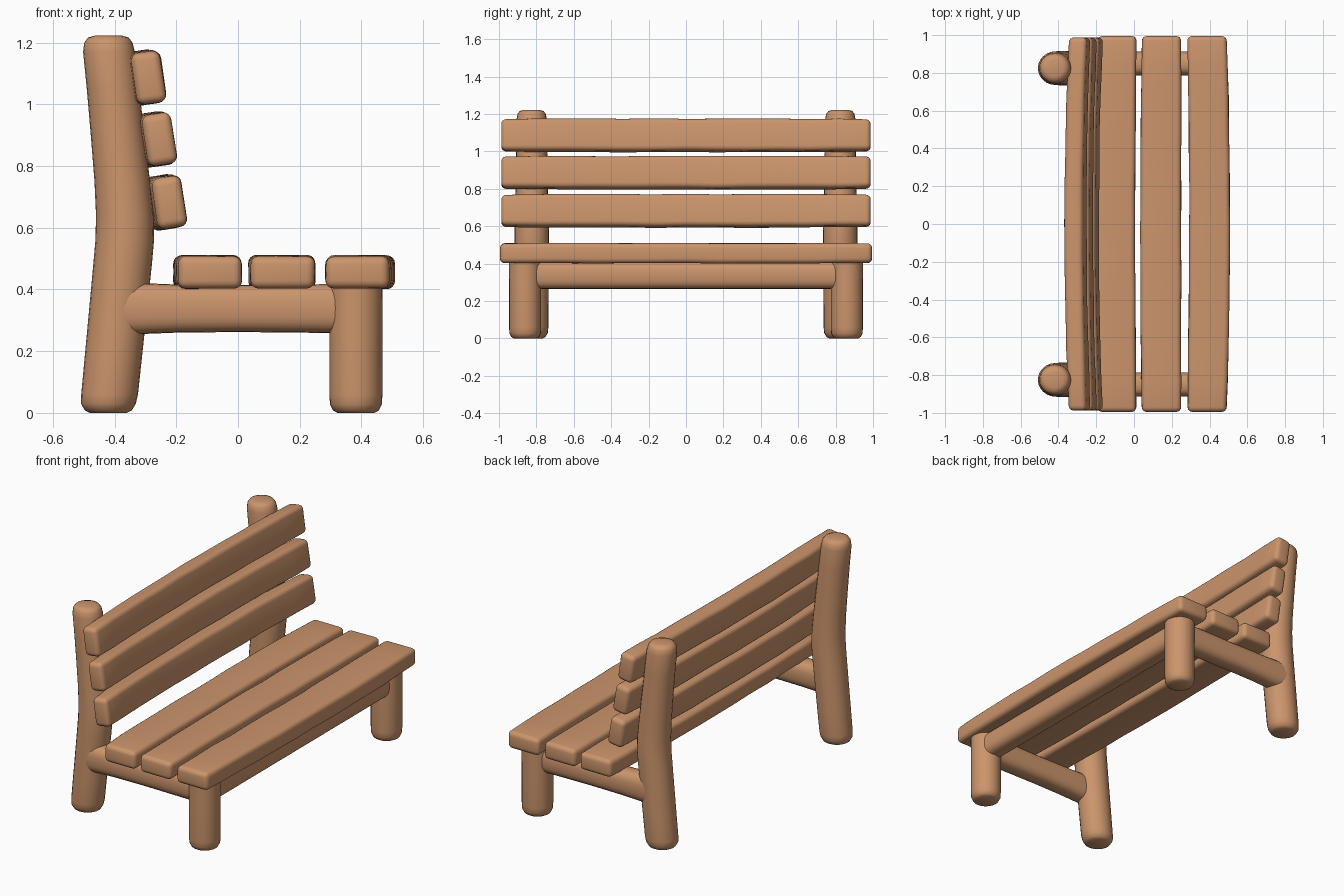
import bpy, bmesh, math, random
from mathutils import Vector, Matrix

if "Cube" in bpy.data.objects:
    bpy.data.objects.remove(bpy.data.objects["Cube"])

random.seed(4)
wood = bpy.data.materials.new("tan wood")
wood.diffuse_color = (0.60, 0.30, 0.15, 1)
wood.use_nodes = True
wood.node_tree.nodes["Principled BSDF"].inputs["Base Color"].default_value = wood.diffuse_color


def finish(bm, name, angle=60):
    bmesh.ops.recalc_face_normals(bm, faces=bm.faces[:])
    me = bpy.data.meshes.new(name)
    bm.to_mesh(me)
    bm.free()
    me.materials.append(wood)
    ob = bpy.data.objects.new(name, me)
    bpy.context.collection.objects.link(ob)
    bpy.ops.object.select_all(action='DESELECT')
    bpy.context.view_layer.objects.active = ob
    ob.select_set(True)
    bpy.ops.object.shade_smooth_by_angle(angle=math.radians(angle))
    return ob


def log(name, sections, u, v, power=1.0, n=24):
    """Loft oval rings; each section is (centre, half width on u, half width on v)."""
    bm = bmesh.new()
    u, v = Vector(u), Vector(v)
    rings = []
    for c, a, b in sections:
        ring = []
        for i in range(n):
            t = 2 * math.pi * i / n
            co, si = math.cos(t), math.sin(t)
            p = math.copysign(abs(co) ** power, co) * a
            q = math.copysign(abs(si) ** power, si) * b
            ring.append(bm.verts.new(Vector(c) + u * p + v * q))
        rings.append(ring)
    for r, s in zip(rings, rings[1:]):
        for i in range(n):
            bm.faces.new((r[i], r[(i + 1) % n], s[(i + 1) % n], s[i]))
    bm.faces.new(rings[0])
    bm.faces.new(rings[-1])
    return finish(bm, name)


def slat(name, cx, cz, w, h, length, tilt=0.0, bow=0.0, cuts=12):
    """Rounded plank along y, bowed along x, with slightly uneven hand-cut edges."""
    bm = bmesh.new()
    rot = Matrix.Rotation(tilt, 3, 'Y')
    rings = []
    for k in range(cuts + 1):
        t = -1 + 2 * k / cuts
        swell = 1 - 0.04 * t ** 4
        ring = []
        for sx, sz in ((-1, -1), (1, -1), (1, 1), (-1, 1)):
            p = rot @ Vector((sx * w / 2 * swell + random.uniform(-.002, .002), 0,
                              sz * h / 2 * swell + random.uniform(-.002, .002)))
            ring.append(bm.verts.new(p + Vector((cx + bow * (1 - t * t), t * length / 2, cz))))
        rings.append(ring)
    for r, s in zip(rings, rings[1:]):
        for i in range(4):
            bm.faces.new((r[i], r[(i + 1) % 4], s[(i + 1) % 4], s[i]))
    bm.faces.new(rings[0])
    bm.faces.new(rings[-1])
    bmesh.ops.recalc_face_normals(bm, faces=bm.faces[:])
    edges = [e for e in bm.edges if e.calc_face_angle(0) > math.radians(45)]
    bmesh.ops.bevel(bm, geom=edges, offset=0.026, segments=4, profile=0.5, affect='EDGES')
    return finish(bm, name)


for side, s in (("left", -1), ("right", 1)):
    # bent back posts with rounded ends: (height, centre x, radius)
    post = [(0.0, -.42, .060), (.008, -.42, .076), (.03, -.42, .089), (.06, -.416, .092),
            (.2, -.402, .093), (.35, -.387, .094), (.48, -.374, .095), (.56, -.367, .095),
            (.64, -.367, .093), (.75, -.375, .090), (.9, -.390, .087), (1.05, -.405, .085),
            (1.17, -.418, .084), (1.2, -.42, .078), (1.216, -.42, .066), (1.222, -.42, .045)]
    log(f"back_post_{side}", [((x, s * .825, z), r, r * .97) for z, x, r in post],
        (1, 0, 0), (0, 1, 0))

    # short front legs
    leg = [(0, .060), (.008, .074), (.028, .084), (.06, .086), (.25, .086), (.42, .087)]
    log(f"front_leg_{side}", [((.382, s * .86, z), r, r) for z, r in leg],
        (1, 0, 0), (0, 1, 0))

    # side rails joining leg and post
    rail = [(-.38, .086), (-.30, .082), (-.2, .078), (0, .076), (.2, .078), (.36, .080)]
    log(f"side_rail_{side}", [((x, s * .85, .338), .064, r) for x, r in rail],
        (0, 1, 0), (0, 0, 1), power=0.75)

# front rail between the legs
log("front_rail", [((.38, y, .338), .064, .073) for y in (-.86, -.45, 0, .45, .86)],
    (1, 0, 0), (0, 0, 1), power=0.7)

# seat slats
for i, (cx, bow) in enumerate(((-.09, -.012), (.146, -.005), (.386, .014))):
    slat(f"seat_slat_{i + 1}", cx, .456, .215, .108, 1.99, bow=bow)

# tilted backrest slats
for i, (cx, cz) in enumerate(((-.222, .682), (-.254, .886), (-.288, 1.086))):
    slat(f"back_slat_{i + 1}", cx, cz, .100, .174, 1.975, tilt=math.radians(-8.5), bow=-.022)
